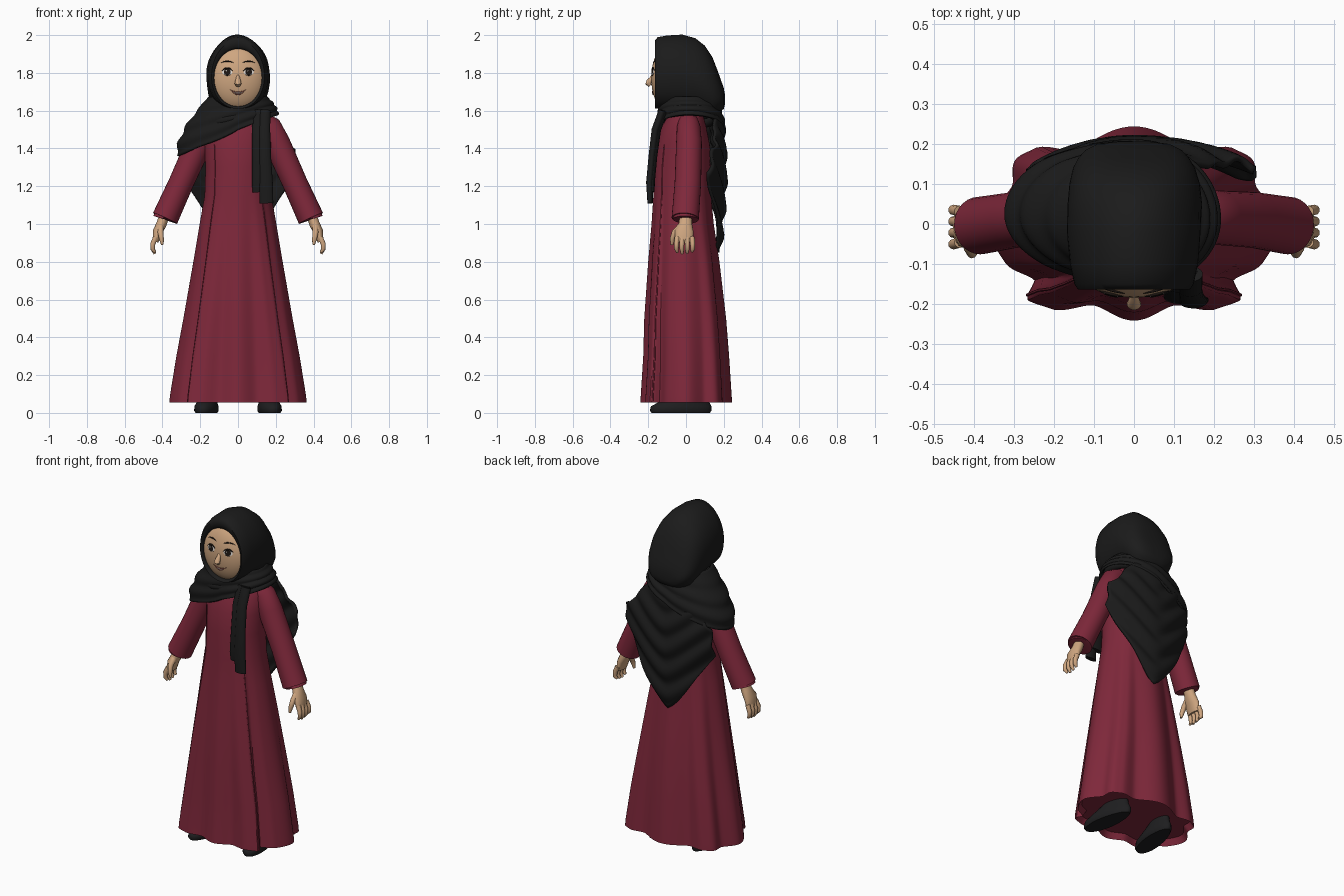
import bpy, math
from mathutils import Vector

cube = bpy.data.objects.get("Cube")
if cube:
    bpy.data.objects.remove(cube, do_unlink=True)

TAU = 2 * math.pi
made = []


def material(name, r, g, b):
    m = bpy.data.materials.new(name)
    m.use_nodes = True
    m.diffuse_color = (r, g, b, 1)
    bsdf = m.node_tree.nodes["Principled BSDF"]
    bsdf.inputs["Base Color"].default_value = (r, g, b, 1)
    bsdf.inputs["Roughness"].default_value = 0.8
    return m


WINE = material("wine cloth", 0.211, 0.021, 0.043)
BLACK = material("black scarf", 0.011, 0.011, 0.011)
SHOE = material("shoe black", 0.013, 0.013, 0.014)
SKIN = material("skin", 0.62, 0.38, 0.215)
LIP = material("lip", 0.32, 0.11, 0.08)
WHITE = material("eye white", 0.75, 0.72, 0.68)
DARK = material("eye dark", 0.012, 0.008, 0.006)


def build(name, verts, faces, mat):
    me = bpy.data.meshes.new(name)
    me.from_pydata(verts, [], faces)
    me.materials.append(mat)
    ob = bpy.data.objects.new(name, me)
    bpy.context.collection.objects.link(ob)
    made.append(ob)
    return ob


def loft(name, rings, mat, caps=True, closed=False, wrap=True):
    """Skin a list of equal-length rings of points."""
    n, k = len(rings[0]), len(rings)
    verts = [p for ring in rings for p in ring]
    faces = []
    for i in range(k if closed else k - 1):
        j = (i + 1) % k
        for s in range(n if wrap else n - 1):
            e = (s + 1) % n
            faces.append((i * n + s, i * n + e, j * n + e, j * n + s))
    if caps and not closed:
        faces += [tuple(reversed(range(n))), tuple(range((k - 1) * n, k * n))]
    return build(name, verts, faces, mat)


def tube(name, pts, radii, mat, closed=False, seg=14):
    """Sweep an oval along points; radii are (depth, width)."""
    pts = [Vector(p) for p in pts]
    k, rings = len(pts), []
    for i, p in enumerate(pts):
        if closed:
            t = pts[(i + 1) % k] - pts[i - 1]
        else:
            t = pts[min(i + 1, k - 1)] - pts[max(i - 1, 0)]
        t.normalize()
        ref = Vector((0, 0, 1)) if closed else Vector((0, 1, 0))
        a = (ref - t * ref.dot(t)).normalized()
        b = t.cross(a)
        ra, rb = radii[i] if len(radii) > 1 else radii[0]
        rings.append([p + a * ra * math.cos(s * TAU / seg) + b * rb * math.sin(s * TAU / seg)
                      for s in range(seg)])
    return loft(name, rings, mat, closed=closed)


def thicken(ob, amount):
    mod = ob.modifiers.new("thickness", "SOLIDIFY")
    mod.thickness, mod.offset = amount, 0


# Dress: rows of height, half width, half depth, depth centre, fold strength
DRESS = [(0.09, 0.32, 0.21, 0, 1), (0.055, 0.343, 0.228, 0, 1), (0.09, 0.34, 0.226, 0, 1),
         (0.3, 0.31, 0.215, 0, 0.88), (0.5, 0.277, 0.207, -0.005, 0.72),
         (0.8, 0.23, 0.183, -0.012, 0.47), (1.0, 0.2, 0.162, -0.018, 0.25),
         (1.15, 0.176, 0.152, -0.02, 0.07), (1.3, 0.172, 0.149, -0.02, 0),
         (1.42, 0.178, 0.141, -0.015, 0), (1.52, 0.178, 0.116, -0.01, 0),
         (1.58, 0.15, 0.09, 0, 0), (1.63, 0.08, 0.06, 0, 0)]
# Pleats: angle from the side in degrees, bulge
FRONT_PLEATS = [(0, 0.06), (25, 0.03), (40, -0.05), (47, 0.14), (57, 0.11), (72, -0.06), (90, 0.06)]
BACK_PLEATS = [(0, 0.06), (24, -0.02), (41, 0.12), (49, 0.1), (62, -0.08), (90, 0.07)]


def pleat(t):
    table = BACK_PLEATS if math.sin(t) > 0 else FRONT_PLEATS
    a = math.degrees(math.atan2(abs(math.sin(t)), abs(math.cos(t))))
    for (a0, v0), (a1, v1) in zip(table, table[1:]):
        if a <= a1 + 1e-6:
            w = (a - a0) / (a1 - a0)
            return v0 + (v1 - v0) * w * w * (3 - 2 * w)


def dress_point(row, t):
    z, rx, ry, cy, fold = row
    f = 1 + fold * pleat(t)
    return Vector((rx * f * math.cos(t), cy + ry * f * math.sin(t), z))


loft("dress", [[dress_point(r, s * TAU / 160) for s in range(160)] for r in DRESS], WINE)
for side, label in ((1, "left"), (-1, "right")):
    t = -math.pi / 2 + side * math.radians(45)
    tube(label + "_dress_seam", [dress_point(r, t) for r in DRESS[1:10]],
         [(0.004, 0.003)], WINE, seg=6)

# Sleeves, hands and shoes
for side, label in ((1, "left"), (-1, "right")):
    def mir(pts):
        return [(side * x, y, z) for x, y, z in pts]

    tube(label + "_sleeve",
         mir([(0.12, 0.012, 1.55), (0.165, 0.014, 1.515), (0.205, 0.016, 1.43), (0.3, 0.01, 1.22),
              (0.386, -0.004, 1.03), (0.388, -0.004, 1.025), (0.38, -0.004, 1.05)]),
         [(0.05, 0.05), (0.062, 0.064), (0.068, 0.07), (0.07, 0.066), (0.072, 0.07),
          (0.066, 0.063), (0.06, 0.058)], WINE, seg=28)
    tube(label + "_palm",
         mir([(0.385, 0, 1.06), (0.405, -0.003, 1.0), (0.425, -0.01, 0.96), (0.437, -0.01, 0.905)]),
         [(0.03, 0.026), (0.036, 0.028), (0.05, 0.026), (0.046, 0.016)], SKIN, seg=18)
    for i in range(4):
        y = -0.046 + 0.026 * i
        tip = 0.84 + 0.008 * abs(i - 1.3)
        tube(f"{label}_finger_{i + 1}",
             mir([(0.436, y, 0.93), (0.451, y * 1.1, 0.895), (0.452, y * 1.1, 0.868), (0.44, y, tip)]),
             [(0.014, 0.014), (0.013, 0.014), (0.012, 0.012), (0.007, 0.007)], SKIN, seg=10)
    tube(label + "_thumb",
         mir([(0.41, -0.03, 0.985), (0.41, -0.06, 0.955), (0.405, -0.073, 0.92), (0.4, -0.074, 0.89)]),
         [(0.018, 0.018), (0.016, 0.016), (0.013, 0.013), (0.007, 0.007)], SKIN, seg=10)

    rings = []
    for z, hw, hl, cy in ((0, 0.054, 0.155, 0), (0.012, 0.061, 0.163, 0), (0.035, 0.06, 0.16, 0.002),
                          (0.06, 0.05, 0.13, 0.02), (0.1, 0.042, 0.07, 0.07)):
        ring = []
        for s in range(32):
            t = s * TAU / 32
            x = hw * math.cos(t) * (1 - 0.12 * math.sin(t))
            y = cy + hl * math.sin(t)
            ring.append((side * (0.165 + x - 0.13 * y), -0.028 + y, z))
        rings.append(ring)
    loft(label + "_shoe", rings, SHOE)

# Head and face
HC, HR = Vector((0, -0.1, 1.772)), (0.152, 0.084, 0.172)
bpy.ops.mesh.primitive_uv_sphere_add(segments=40, ring_count=24, location=HC)
head = bpy.context.object
head.name, head.scale = "head", HR
head.data.materials.append(SKIN)
made.append(head)
tube("nose", [(0, -0.172, 1.795), (0, -0.183, 1.772), (0, -0.196, 1.753), (0, -0.2, 1.744), (0, -0.19, 1.732)],
     [(0.006, 0.007), (0.01, 0.011), (0.015, 0.016), (0.016, 0.018), (0.009, 0.012)], SKIN)


def on_face(x, z, out=0.001):
    q = 1 - (x / HR[0]) ** 2 - ((z - HC.z) / HR[2]) ** 2
    return Vector((x, HC.y - HR[1] * math.sqrt(max(q, 0)) - out, z))


def face_disc(name, x, z, rx, rz, out, mat):
    n = 24
    verts = [on_face(x, z, out)] + [on_face(x + rx * math.cos(i * TAU / n), z + rz * math.sin(i * TAU / n), out)
                                    for i in range(n)]
    build(name, verts, [(0, i + 1, (i + 1) % n + 1) for i in range(n)], mat)


def face_line(name, x, z, half, bow, r, mat):
    us = [i / 5 - 1 for i in range(11)]
    tube(name, [on_face(x + half * u, z + bow * (1 - u * u)) for u in us],
         [(r * (1.15 - u * u), r * (1.15 - u * u)) for u in us], mat, seg=8)


for side, label in ((1, "left"), (-1, "right")):
    x = side * 0.057
    face_disc(label + "_eye_white", x, 1.804, 0.027, 0.016, 0.002, WHITE)
    face_disc(label + "_iris", x, 1.805, 0.018, 0.017, 0.004, DARK)
    face_disc(label + "_eye_glint", x - 0.005, 1.811, 0.003, 0.003, 0.006, WHITE)
    face_line(label + "_upper_lash", x, 1.809, 0.031, 0.016, 0.004, DARK)
    face_line(label + "_lower_lash", x, 1.8, 0.026, -0.014, 0.0015, DARK)
    face_line(label + "_brow", x, 1.853, 0.034, 0.009, 0.003, DARK)
face_line("upper_lip", 0, 1.712, 0.044, -0.014, 0.0028, LIP)
face_line("teeth", 0, 1.708, 0.032, -0.015, 0.003, WHITE)
face_line("lower_lip", 0, 1.708, 0.036, -0.022, 0.003, LIP)

# Hood: rows of depth, centre height, half width, half height; fuller below than above
HOOD = [(-0.07, 1.775, 0.127, 0.152), (-0.15, 1.775, 0.126, 0.152), (-0.161, 1.777, 0.131, 0.16),
        (-0.164, 1.78, 0.14, 0.192), (-0.15, 1.782, 0.149, 0.207), (-0.1, 1.782, 0.16, 0.216),
        (-0.02, 1.78, 0.167, 0.22), (0.05, 1.765, 0.168, 0.217), (0.1, 1.745, 0.163, 0.2),
        (0.14, 1.72, 0.152, 0.165), (0.165, 1.7, 0.138, 0.12), (0.185, 1.68, 0.12, 0.083),
        (0.2, 1.665, 0.09, 0.055), (0.206, 1.66, 0.04, 0.025)]
rings = []
for i, (y, cz, rx, rz) in enumerate(HOOD):
    ring = []
    for s in range(64):
        t = s * TAU / 64
        c, sn = math.cos(t), math.sin(t)
        f = 1 + (0.014 * math.sin(5 * t + y * 22) if i > 5 else 0)
        if sn < 0:
            rz_here = min(rz, 0.17)
            c = math.copysign(abs(c) ** (0.75 if i > 3 else 0.95), c)
        else:
            rz_here = rz
        ring.append((rx * f * c, y, cz + rz_here * f * sn))
    rings.append(ring)
loft("scarf_hood", rings, BLACK)

# Shoulder wrap, lower over the right shoulder
rings = []
for i in range(25):
    v = i / 24
    ring = []
    for s in range(72):
        t = s * TAU / 72
        c, sn = math.cos(t), math.sin(t)
        f = math.sin(v * math.pi / 2)
        rx = 0.152 + f * (0.055 if c > 0 else 0.055 + 0.113 * min(1, -c * 1.5))
        ry = 0.135 + f * (0.055 if sn > 0 else 0.03)
        low = 1.5 + (0.08 * c if c > 0 else 0.14 * c)
        ripple = 1 + 0.024 * math.sin(20 * v + 1.5 * c) * min(1, 4 * v)
        back = 0.012 + 0.014 * f * max(0, -c)
        ring.append((rx * c * ripple, back + ry * sn * ripple, 1.67 + (low - 1.67) * v))
    rings.append(ring)
thicken(loft("scarf_shoulder_wrap", rings, BLACK, caps=False), 0.012)

# Rolled folds around the neck
for name, cx, rx, ry, z, tilt, r in (("scarf_upper_fold", 0, 0.148, 0.134, 1.607, 0.01, 0.024),
                                     ("scarf_lower_fold", -0.012, 0.18, 0.145, 1.562, 0.035, 0.024)):
    tube(name, [(cx + rx * math.cos(a), 0.015 + ry * math.sin(a), z + tilt * math.cos(a))
                for a in (i * TAU / 48 for i in range(48))], [(r, r * 0.9)], BLACK, closed=True)

# Back drape: a pointed cloth with swags parallel to its lower edge
rows = []
for i in range(41):
    v = i / 40
    row = []
    for j in range(41):
        u = j / 20 - 1
        x = u * (0.19 + (0.11 if u > 0 else 0.075) * min(1, v * 2.2))
        top, low = 1.62 - 0.11 * u * u, 0.85 + 1.88 * abs(x) ** 1.25
        z = top + (low - top) * v
        swag = 0.01 * math.sin(44 * (z - 0.9 * math.sqrt(x * x + 0.002))) * min(1, v * 5)
        curve = 0.7 if x > 0 else 1.05
        y = 0.165 + 0.035 * math.sin(math.pi * v ** 0.8) + 0.012 * v - curve * x * x + swag
        row.append((x, y, z))
    rows.append(row)
thicken(loft("scarf_back_drape", rows, BLACK, caps=False, wrap=False), 0.016)

# Hanging front tail in two overlapping strips
for name, dx, dy, end, w in (("scarf_tail", -0.006, 0, 1.17, 1), ("scarf_tail_layer", 0.018, -0.01, 1.11, 0.72)):
    tube(name, [(0.125 + dx, -0.115 + dy, 1.6), (0.122 + dx, -0.152 + dy, 1.5),
                (0.125 + dx, -0.17 + dy, 1.36), (0.13 + dx, -0.183 + dy, 1.22), (0.133 + dx, -0.18 + dy, end)],
         [(0.02, 0.04 * w), (0.02, 0.042 * w), (0.018, 0.044 * w), (0.018, 0.05 * w), (0.014, 0.05 * w)],
         BLACK, seg=20)

# Smooth shading with sharp rims
bpy.ops.object.select_all(action="DESELECT")
for ob in made:
    ob.select_set(True)
bpy.context.view_layer.objects.active = made[0]
bpy.ops.object.shade_smooth_by_angle(angle=math.radians(50))
